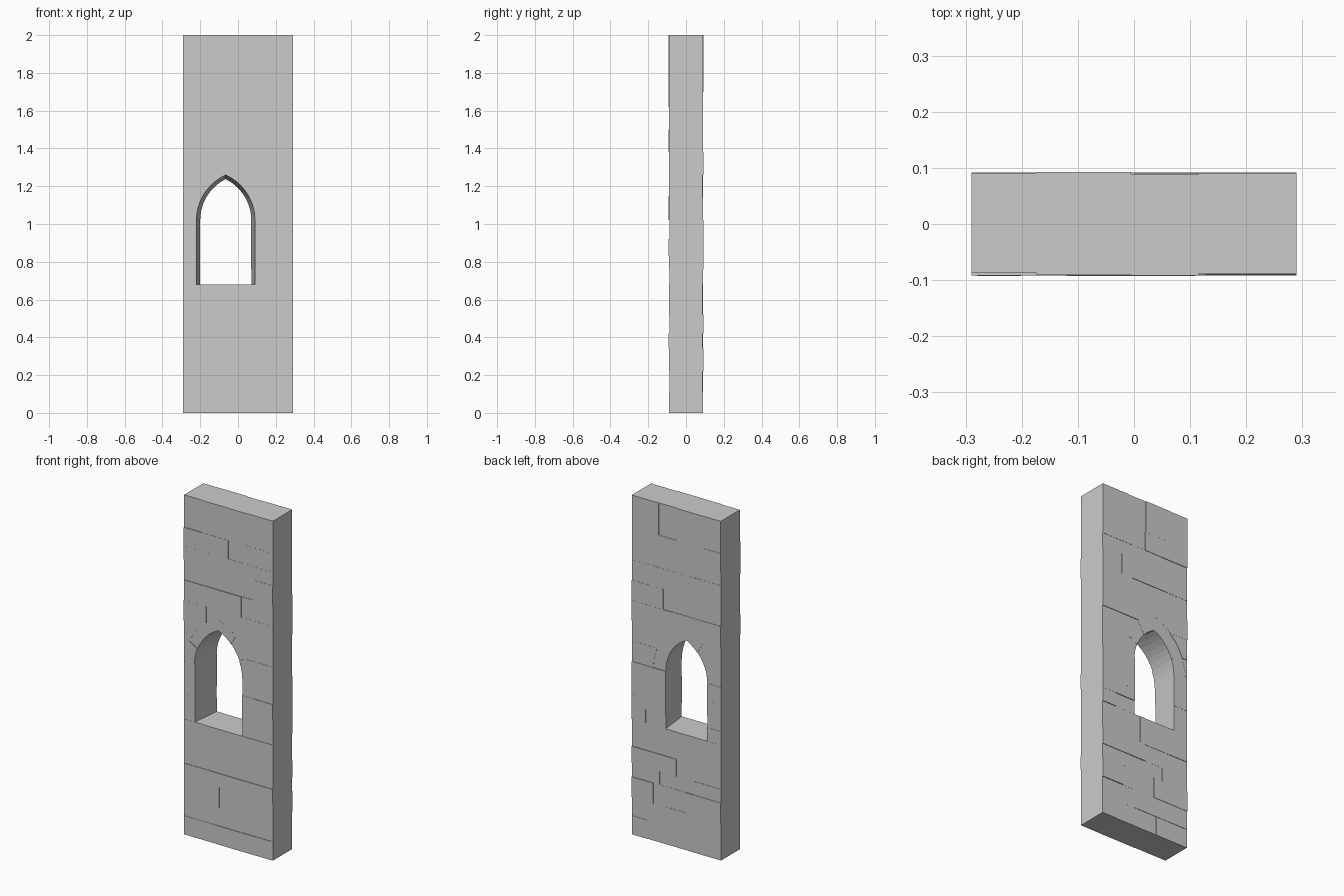
import bpy, bmesh, math, random

if "Cube" in bpy.data.objects:
    bpy.data.objects.remove(bpy.data.objects["Cube"])

random.seed(7)
W = 0.29                  # half width of the wall
CX = -0.065               # window centre line
HALF, R = 0.155, 0.263    # window half width and arch radius at the front
SPRING, SILL = 1.02, 0.68
RING = 0.323              # outer radius of the arch ring
OFF = R - HALF            # arc centres sit this far past the centre line


def splay(y):
    """Amount the opening narrows from front to back."""
    return (y + 0.09) * 0.02 / 0.18


def depth():
    return random.uniform(0.0865, 0.0925)


def loft(name, front, back, yf, yb):
    """Closed solid between two matching xz outlines."""
    bm = bmesh.new()
    a = [bm.verts.new((x, yf, z)) for x, z in front]
    b = [bm.verts.new((x, yb, z)) for x, z in back]
    bm.faces.new(a)
    bm.faces.new(b[::-1])
    n = len(a)
    for i in range(n):
        j = (i + 1) % n
        bm.faces.new((a[i], b[i], b[j], a[j]))
    bmesh.ops.recalc_face_normals(bm, faces=bm.faces)
    me = bpy.data.meshes.new(name)
    bm.to_mesh(me)
    bm.free()
    ob = bpy.data.objects.new(name, me)
    bpy.context.collection.objects.link(ob)
    return ob


def rect(x0, x1, z0, z1):
    return [(x0, z0), (x1, z0), (x1, z1), (x0, z1)]


def arc(side, r, t0, t1, steps):
    """Points on one flank of the pointed arch, side -1 left, 1 right."""
    ts = [t0 + (t1 - t0) * i / steps for i in range(steps + 1)]
    return [(CX + side * (r * math.cos(t) - OFF), SPRING + r * math.sin(t)) for t in ts]


def apex(r):
    return math.acos(OFF / r)


# Cutter that makes room for the arch ring
right = arc(1, RING, 0, apex(RING), 9)
left = arc(-1, RING, 0, apex(RING), 9)[::-1][1:]
outline = [(left[-1][0], 0.9), (right[0][0], 0.9)] + right + left
cutter = loft("arch_cutter", outline, outline, -0.2, 0.2)
cutter.hide_render = True

# Full-width courses: bottom, top, vertical joints
courses = [
    (0.00, 0.11, [-0.08, 0.19]), (0.11, 0.22, [-0.17, 0.07]),
    (0.22, 0.34, [-0.06, 0.15]), (0.34, 0.42, [-0.12, 0.11]),
    (0.42, 0.52, [0.0]), (0.52, SILL, [-0.165, 0.03]),
    (SPRING, 1.14, [CX]), (1.14, 1.26, [CX]), (1.26, 1.38, [-0.145, 0.03]),
    (1.38, 1.50, [-0.07, 0.085]), (1.50, 1.62, [-0.14, 0.16]),
    (1.62, 1.70, [-0.105, 0.1]), (1.70, 1.81, [0.0]),
    (1.81, 2.00, [-0.175, -0.005, 0.115]),
]
to_cut = []
for z0, z1, joints in courses:
    xs = [-W] + joints + [W]
    for x0, x1 in zip(xs, xs[1:]):
        p = rect(x0, x1, z0, z1)
        ob = loft("course_stone", p, p, -depth(), depth())
        if SPRING <= z0 < 1.3:
            to_cut.append(ob)

# Cut the stones that meet the arch
for ob in to_cut:
    m = ob.modifiers.new("arch", 'BOOLEAN')
    m.operation = 'DIFFERENCE'
    m.solver = 'EXACT'
    m.object = cutter
bpy.context.view_layer.update()
dg = bpy.context.evaluated_depsgraph_get()
for ob in to_cut:
    me = bpy.data.meshes.new_from_object(ob.evaluated_get(dg))
    ob.modifiers.clear()
    ob.data = me
bpy.data.objects.remove(cutter)

# Jamb stones beside the window, inner faces splayed
rows = [(SILL, 0.76, 0.2), (0.76, 0.83, None), (0.83, 0.92, 0.17), (0.92, SPRING, None)]
for z0, z1, joint in rows:
    for side in (-1, 1):
        yf, yb = -depth(), depth()
        edge = W * side
        if side == 1 and joint:
            p = rect(joint, W, z0, z1)
            loft("jamb_outer_stone", p, p, -depth(), depth())
            edge = joint
        inner = [CX + side * (HALF - splay(y)) for y in (yf, yb)]
        loft("jamb_stone", rect(inner[0], edge, z0, z1), rect(inner[1], edge, z0, z1), yf, yb)

# Arch ring of wedge stones, three per flank
for side in (-1, 1):
    for k in range(3):
        yf, yb = -depth(), depth()
        ends = []
        for y in (yf, yb):
            ri = R - splay(y)
            inn = arc(side, ri, apex(ri) * k / 3, apex(ri) * (k + 1) / 3, 3)
            out = arc(side, RING, apex(RING) * k / 3, apex(RING) * (k + 1) / 3, 3)
            ends.append(inn + out[::-1])
        loft("arch_stone", ends[0], ends[1], yf, yb)
